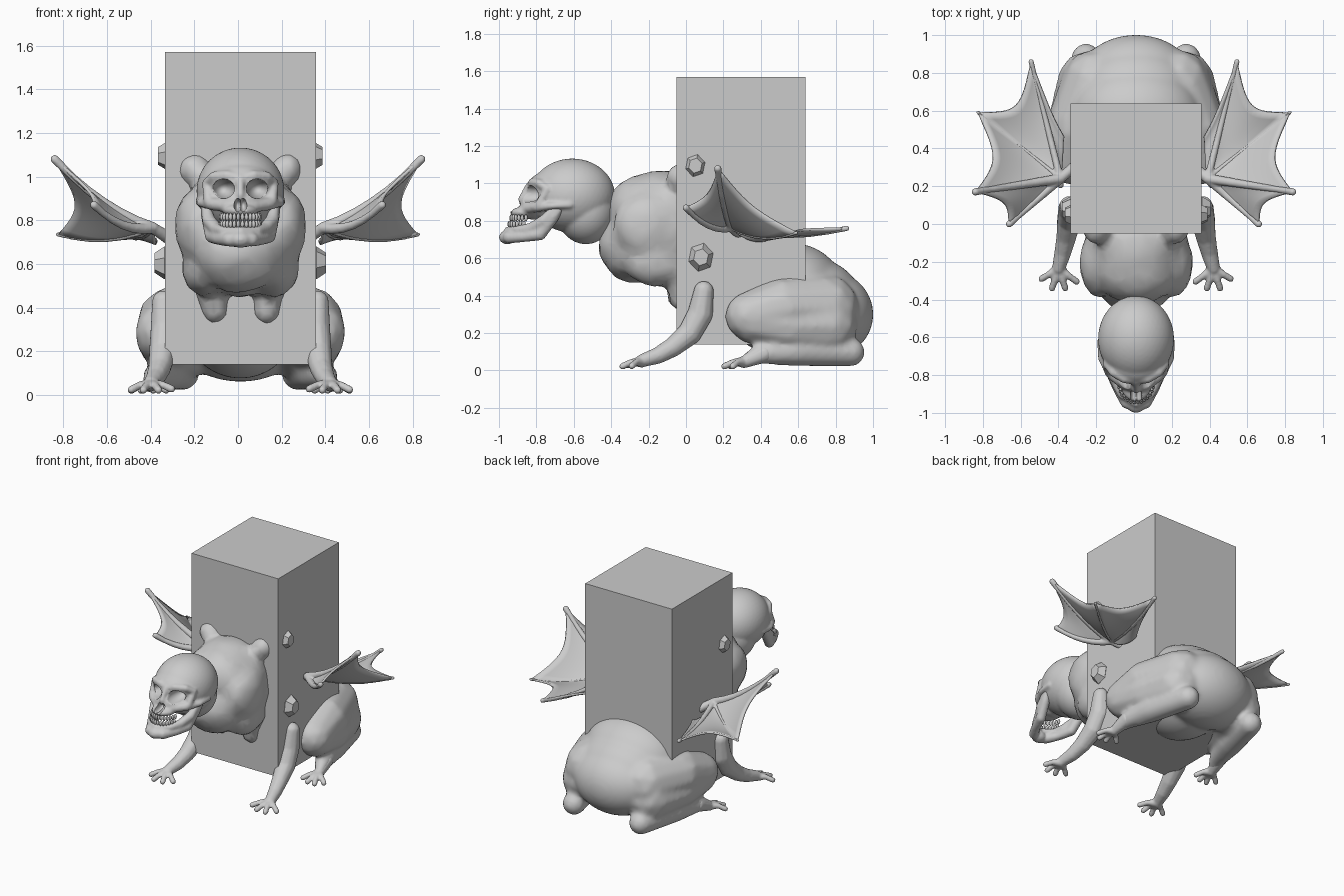
import bpy, bmesh, math
from mathutils import Vector, Matrix

if "Cube" in bpy.data.objects:
    bpy.data.objects.remove(bpy.data.objects["Cube"])


def link(name, bm, smooth=True):
    me = bpy.data.meshes.new(name)
    bm.normal_update()
    bm.to_mesh(me)
    bm.free()
    for p in me.polygons:
        p.use_smooth = smooth
    ob = bpy.data.objects.new(name, me)
    bpy.context.collection.objects.link(ob)
    if "wing" not in name:
        ob.location.x = 0.011  # everything but the wings sits slightly right
    return ob


def ell(bm, c, r, sub=4):
    m = Matrix.Translation(c) @ Matrix.Diagonal((*r, 1))
    bmesh.ops.create_icosphere(bm, subdivisions=sub, radius=1, matrix=m)


def chain(bm, pts):
    # overlapping spheres along a path of (x, y, z, radius)
    for a, b in zip(pts, pts[1:]):
        a, b = Vector(a), Vector(b)
        n = max(2, int((a - b).to_3d().length / (min(a[3], b[3]) * 0.3)) + 1)
        for i in range(n + 1):
            q = a.lerp(b, i / n)
            m = Matrix.Translation(q.to_3d()) @ Matrix.Scale(q[3], 4)
            bmesh.ops.create_icosphere(bm, subdivisions=2, radius=1, matrix=m)


def blob(name, ells=(), chains=(), mirror=((), ()), voxel=0.015, smooth=6):
    # fuse ellipsoids and sphere chains into one smooth skin
    bm = bmesh.new()
    for c, r in ells:
        ell(bm, c, r)
    for c in chains:
        chain(bm, c)
    for s in (-1, 1):
        for c, r in mirror[0]:
            ell(bm, (c[0] * s, c[1], c[2]), r)
        for pts in mirror[1]:
            chain(bm, [(p[0] * s, *p[1:]) for p in pts])
    ob = link(name, bm)
    re = ob.modifiers.new("fuse", 'REMESH')
    re.mode, re.voxel_size, re.use_smooth_shade = 'VOXEL', voxel, True
    sm = ob.modifiers.new("soften", 'SMOOTH')
    sm.factor, sm.iterations = 0.5, smooth
    return ob


# central block
bm = bmesh.new()
bmesh.ops.create_cube(bm, size=1, matrix=Matrix.Translation((0, 0.294, 0.855))
                      @ Matrix.Diagonal((0.692, 0.69, 1.43, 1)))
link("block", bm, False)

# skull with eye sockets and nose opening
skull = blob("skull",
    ells=[((0, -0.608, 0.935), (0.201, 0.228, 0.198)), ((0, -0.535, 0.85), (0.165, 0.157, 0.175)),
          ((0, -0.72, 0.97), (0.155, 0.13, 0.1)),
          ((0, -0.81, 0.88), (0.1, 0.08, 0.075)), ((0, -0.855, 0.845), (0.08, 0.085, 0.035))],
    chains=[[(-0.155, -0.74, 0.97, 0.022), (-0.12, -0.785, 1.0, 0.025), (-0.06, -0.82, 1.005, 0.025),
             (0, -0.825, 0.99, 0.025), (0.06, -0.82, 1.005, 0.025), (0.12, -0.785, 1.0, 0.025),
             (0.155, -0.74, 0.97, 0.022)],
            [(0, -0.835, 0.99, 0.022), (0, -0.885, 0.915, 0.016)]],
    mirror=((), [[(0.06, -0.85, 0.865, 0.03), (0.13, -0.795, 0.875, 0.03), (0.185, -0.71, 0.88, 0.018),
                  (0.19, -0.62, 0.885, 0.018)],
                 [(0.145, -0.785, 0.885, 0.024), (0.155, -0.74, 0.97, 0.022)]]),
    voxel=0.009, smooth=4)
bm = bmesh.new()
for s in (-1, 1):
    ell(bm, (0.08 * s, -0.86, 0.945), (0.054, 0.13, 0.046), 3)
    ell(bm, (0.012 * s, -0.92, 0.872), (0.018, 0.075, 0.032), 3)
cut = link("socket_cutter", bm)
cut.hide_render = True
cut.hide_viewport = True
bo = skull.modifiers.new("sockets", 'BOOLEAN')
bo.operation, bo.object, bo.solver, bo.use_self = 'DIFFERENCE', cut, 'EXACT', True

# lower jaw
blob("jaw", ells=[((0, -0.955, 0.712), (0.05, 0.045, 0.038))],
     mirror=((), [[(0.165, -0.665, 0.88, 0.02), (0.15, -0.71, 0.82, 0.032), (0.13, -0.78, 0.728, 0.034),
                   (0.095, -0.87, 0.715, 0.03), (0.05, -0.945, 0.712, 0.034), (0, -0.962, 0.715, 0.034)],
                  [(0.16, -0.7, 0.87, 0.02), (0.145, -0.76, 0.8, 0.032), (0.11, -0.83, 0.76, 0.03),
                   (0.08, -0.9, 0.752, 0.022), (0, -0.95, 0.75, 0.022)]]),
     voxel=0.009, smooth=4)

# two rows of teeth
bm = bmesh.new()
for z, y0 in ((0.815, -0.835), (0.782, -0.845)):
    for i in range(14):
        a = math.radians(-78 + 12 * i)
        m = (Matrix.Translation((0.09 * math.sin(a), y0 - 0.1 * math.cos(a), z))
             @ Matrix.Rotation(a, 4, 'Z') @ Matrix.Diagonal((0.009, 0.01, 0.019, 1)))
        bmesh.ops.create_icosphere(bm, subdivisions=2, radius=1, matrix=m)
link("teeth", bm)

# lumpy torso with shoulder knobs and two lower stumps
torso = blob("torso",
    ells=[((0, -0.13, 0.76), (0.28, 0.29, 0.31)), ((0, -0.22, 0.85), (0.24, 0.2, 0.2)),
          ((0, -0.29, 0.67), (0.22, 0.17, 0.2)), ((0, -0.37, 0.66), (0.175, 0.1, 0.12))],
    mirror=([((0.19, -0.2, 0.77), (0.11, 0.19, 0.18)), ((0.21, 0.0, 1.03), (0.078, 0.105, 0.083)),
             ((0.155, -0.16, 0.58), (0.115, 0.17, 0.13))],
            [[(0.14, -0.02, 0.52, 0.085), (0.12, -0.03, 0.388, 0.068)]]),
    voxel=0.022, smooth=5)
tex = bpy.data.textures.new("lumps", 'CLOUDS')
tex.noise_scale = 0.14
di = torso.modifiers.new("lumps", 'DISPLACE')
di.texture, di.strength, di.texture_coords = tex, 0.02, 'GLOBAL'
de = torso.modifiers.new("facets", 'DECIMATE')
de.ratio = 0.22

# crouched rump with folded hind legs
blob("rump",
     ells=[((0, 0.745, 0.3), (0.32, 0.257, 0.24)), ((0, 0.57, 0.42), (0.35, 0.275, 0.26)),
           ((0, 0.68, 0.36), (0.33, 0.26, 0.24)), ((0, 0.54, 0.31), (0.25, 0.32, 0.235))],
     mirror=((), [[(0.21, 0.74, 0.33, 0.19), (0.305, 0.52, 0.33, 0.172), (0.352, 0.34, 0.29, 0.134)],
                  [(0.25, 0.75, 0.24, 0.17), (0.325, 0.55, 0.24, 0.142), (0.352, 0.36, 0.27, 0.132)],
                  [(0.265, 0.88, 0.098, 0.08), (0.335, 0.6, 0.107, 0.087), (0.388, 0.4, 0.09, 0.057),
                   (0.42, 0.31, 0.05, 0.032)]]),
     voxel=0.014, smooth=14)


def fingers(wrist, tips, r):
    # splayed digits with a knuckle raised between wrist and tip
    w = Vector(wrist)
    out = []
    for t in tips:
        t = Vector(t)
        k = w.lerp(t, 0.55) + Vector((0, 0, 0.012))
        out.append([(*w, r * 1.7), (*k, r), (*t, r * 1.05)])
    return out


# front arms with hands, and hind feet
hand = fingers((0.41, -0.235, 0.045),
               [(0.5, -0.29, 0.024), (0.445, -0.34, 0.022), (0.375, -0.34, 0.022), (0.315, -0.305, 0.027)], 0.018)
arm = [(0.352, 0.095, 0.425, 0.055), (0.345, 0.075, 0.3, 0.07), (0.355, 0.02, 0.2, 0.066),
       (0.37, -0.07, 0.125, 0.054), (0.388, -0.15, 0.08, 0.046), (0.41, -0.235, 0.052, 0.036)]
blob("front_arms", mirror=((), [arm] + hand), voxel=0.008, smooth=4)
foot = fingers((0.415, 0.31, 0.045),
               [(0.5, 0.25, 0.022), (0.455, 0.205, 0.022), (0.4, 0.205, 0.022), (0.34, 0.24, 0.022)], 0.018)
blob("hind_feet", mirror=((), [[(0.395, 0.42, 0.09, 0.05), (0.415, 0.31, 0.045, 0.034)]] + foot), voxel=0.008, smooth=4)

# scalloped wings: webs fanned between finger bones
W = Vector((0.39, 0.24, 0.765))
tips = [Vector(t) for t in ((0.66, 0.0, 0.87), (0.84, 0.17, 1.08), (0.825, 0.59, 0.735),
                            (0.545, 0.86, 0.76), (0.37, 0.46, 0.71))]
scoop = [0.17, 0.2, 0.2, 0.1]


def fan(e, t):
    p = W.lerp(e, t)
    p.z -= 0.16 * t * (1 - t)
    return p


for side, s in (("left", -1), ("right", 1)):
    bm = bmesh.new()
    n, m = 12, 10
    for i in range(4):
        rows = []
        for a in range(n + 1):
            u = a / n
            bow = 4 * u * (1 - u)
            e = tips[i].lerp(tips[i + 1], u)
            e -= (e - W) * scoop[i] * bow
            row = []
            for j in range(m + 1):
                p = fan(e, j / m)
                row.append(bm.verts.new((p.x * s, p.y, p.z)))
            rows.append(row)
        for a in range(n):
            for j in range(m):
                bm.faces.new((rows[a][j], rows[a + 1][j], rows[a + 1][j + 1], rows[a][j + 1]))
    bmesh.ops.remove_doubles(bm, verts=bm.verts, dist=0.0005)
    bmesh.ops.recalc_face_normals(bm, faces=bm.faces)
    web = link(side + "_wing_web", bm)
    so = web.modifiers.new("thickness", 'SOLIDIFY')
    so.thickness, so.offset = 0.014, 0
    bones = []
    for e, r in zip(tips[:4], (0.023, 0.024, 0.013, 0.018)):
        path = [(*fan(e, j / 6), r * (1.15 - 0.5 * j / 6)) for j in range(6)]
        path.append((*e, r * 0.85))
        bones.append([(p[0] * s, *p[1:]) for p in path])
    bones.append([(0.32 * s, 0.3, 0.72, 0.03), (W.x * s, W.y, W.z, 0.026)])
    blob(side + "_wing_bones", chains=bones, voxel=0.007, smooth=2)

# faceted studs on the block sides
for s, side in ((-1, "left"), (1, "right")):
    for k, (x, y, z, r) in (("upper", (0.332, 0.05, 1.095, 0.062)), ("lower", (0.348, 0.08, 0.605, 0.069))):
        bm = bmesh.new()
        turn = Matrix.Rotation(s * math.pi / 2, 4, 'Y') @ Matrix.Rotation(0.3, 4, 'Z')
        base = Matrix.Translation((s * x, y, z)) @ Matrix.Diagonal((1, 1, 1.12, 1))
        for r1, r2, d, off in ((r, r * 0.6, 0.045, 0.0225), (r * 0.6, r, 0.06, -0.03)):
            bmesh.ops.create_cone(bm, cap_ends=True, segments=6, radius1=r1, radius2=r2, depth=d,
                                  matrix=base @ Matrix.Translation((s * off, 0, 0)) @ turn)
        link(f"{side}_{k}_stud", bm, False)
